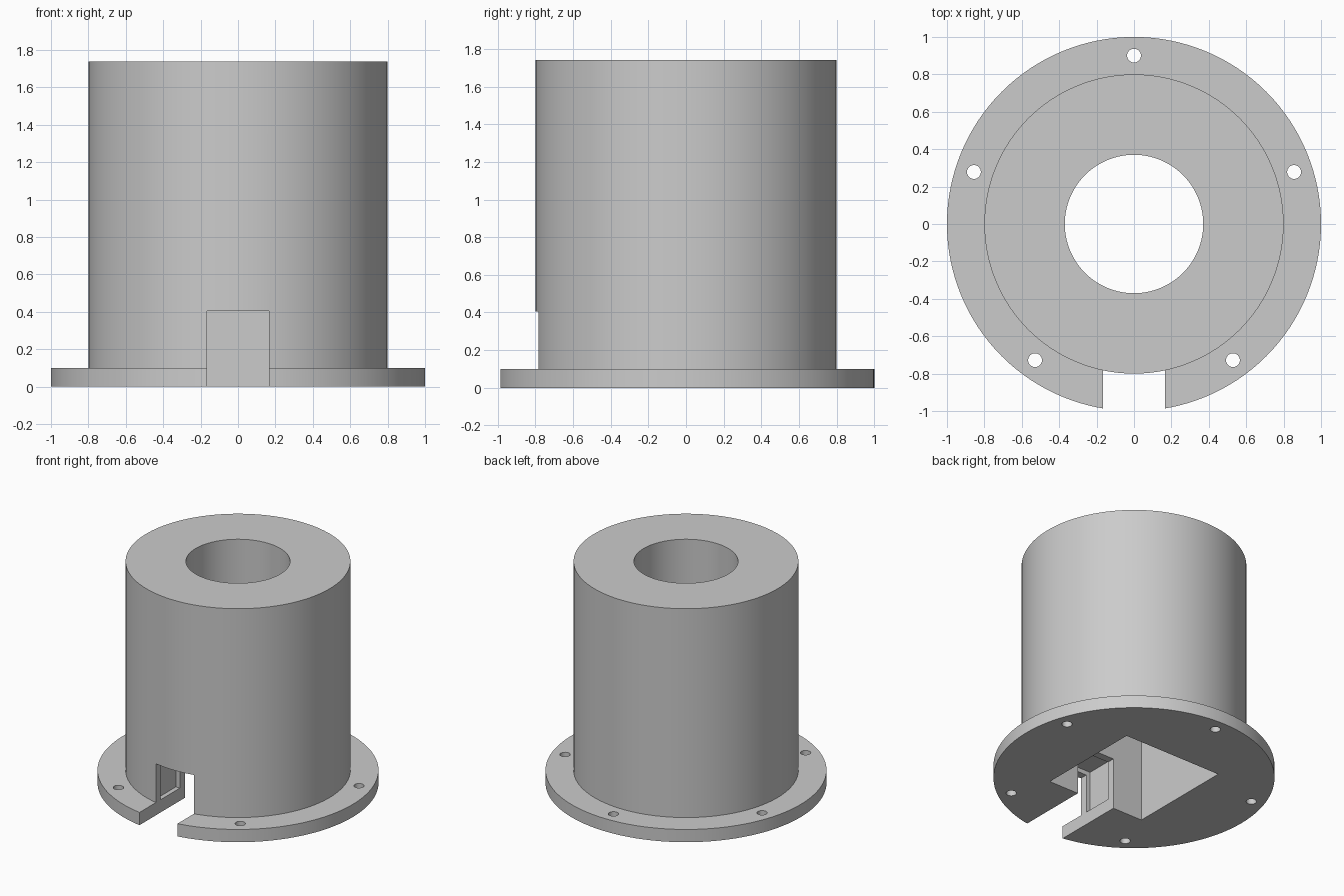
import bpy, bmesh, math
from mathutils import Matrix, Vector

cube = bpy.data.objects.get("Cube")
if cube:
    bpy.data.objects.remove(cube, do_unlink=True)

SEGMENTS = 128

grey = bpy.data.materials.new("light_grey")
grey.use_nodes = True
grey.diffuse_color = (0.6, 0.6, 0.6, 1)
grey.node_tree.nodes["Principled BSDF"].inputs["Base Color"].default_value = (0.6, 0.6, 0.6, 1)


def make_object(name, bm):
    bmesh.ops.recalc_face_normals(bm, faces=bm.faces[:])
    mesh = bpy.data.meshes.new(name)
    bm.to_mesh(mesh)
    bm.free()
    mesh.materials.append(grey)
    obj = bpy.data.objects.new(name, mesh)
    bpy.context.collection.objects.link(obj)
    return obj


def lathe(name, profile):
    """Revolve a closed (radius, height) profile around z."""
    bm = bmesh.new()
    verts = [bm.verts.new((r, 0, z)) for r, z in profile]
    edges = [bm.edges.new((v, verts[i - 1])) for i, v in enumerate(verts)]
    bmesh.ops.spin(bm, geom=verts + edges, cent=(0, 0, 0), axis=(0, 0, 1),
                   angle=math.tau, steps=SEGMENTS, use_merge=True)
    bmesh.ops.remove_doubles(bm, verts=bm.verts[:], dist=1e-5)
    return make_object(name, bm)


def box(name, low, high):
    low, high = Vector(low), Vector(high)
    bm = bmesh.new()
    matrix = Matrix.Translation((low + high) / 2) @ Matrix.Diagonal((*(high - low), 1))
    bmesh.ops.create_cube(bm, size=1, matrix=matrix)
    return make_object(name, bm)


def cut(target, cutter):
    """Subtract the cutter, then remove it."""
    cutter.hide_render = True
    mod = target.modifiers.new("cut", "BOOLEAN")
    mod.operation = "DIFFERENCE"
    mod.solver = "EXACT"
    mod.object = cutter
    graph = bpy.context.evaluated_depsgraph_get()
    mesh = bpy.data.meshes.new_from_object(target.evaluated_get(graph))
    target.modifiers.clear()
    target.data = mesh
    bpy.data.objects.remove(cutter, do_unlink=True)


# Flanged cylinder with a round bore
housing = lathe("flanged_housing", [
    (0.37, 0), (1, 0), (1, 0.1), (0.8, 0.1), (0.8, 1.74), (0.37, 1.74)])

# Square pocket open at the bottom
cut(housing, box("square_pocket", (-0.425, -0.425, -0.1), (0.425, 0.425, 0.9)))

# Cable slot through the front of the flange and the wall
cut(housing, box("front_slot", (-0.165, -1.1, -0.1), (0.165, -0.4, 0.405)))

# Wider groove inside the slot
cut(housing, box("slot_groove", (-0.2, -0.725, 0.1), (0.2, -0.485, 0.44)))

# Five screw holes around the flange
bm = bmesh.new()
for i in range(5):
    angle = math.radians(90 + 72 * i)
    spot = Matrix.Translation((0.9 * math.cos(angle), 0.9 * math.sin(angle), 0.05))
    bmesh.ops.create_cone(bm, cap_ends=True, segments=32, radius1=0.037,
                          radius2=0.037, depth=0.3, matrix=spot)
cut(housing, make_object("screw_holes", bm))

# Smooth curved walls, crisp edges
bpy.ops.object.select_all(action="DESELECT")
housing.select_set(True)
bpy.context.view_layer.objects.active = housing
bpy.ops.object.shade_smooth_by_angle(angle=math.radians(30))
